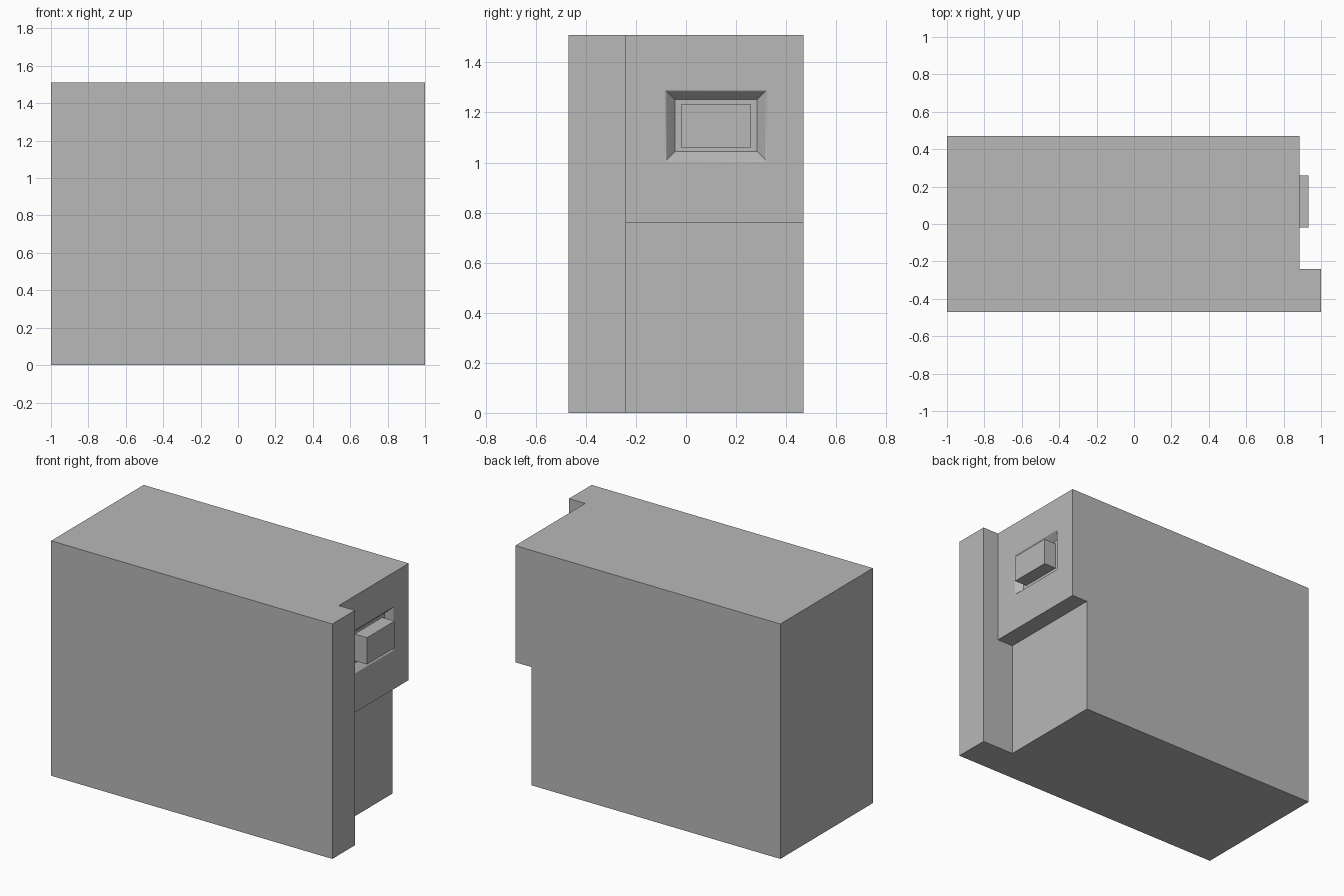
import bpy, bmesh, math

if "Cube" in bpy.data.objects:
    bpy.data.objects.remove(bpy.data.objects["Cube"])

grey = bpy.data.materials.new("mid_grey")
grey.diffuse_color = (0.48, 0.48, 0.48, 1)
grey.use_nodes = True
grey.node_tree.nodes["Principled BSDF"].inputs["Base Color"].default_value = grey.diffuse_color

def box(name, lo, hi):
    bpy.ops.mesh.primitive_cube_add(size=1, location=[(a + b) / 2 for a, b in zip(lo, hi)])
    o = bpy.context.object
    o.name = name
    o.scale = [b - a for a, b in zip(lo, hi)]
    bpy.ops.object.transform_apply(location=False, rotation=False, scale=True)
    o.data.materials.append(grey)
    return o

def pocket(name, y, z, prof):
    # nested rectangles: each profile point is (x, inset from the outer rectangle)
    bm = bmesh.new()
    rings = [[bm.verts.new((x, yy, zz)) for yy, zz in
              ((y[0] + d, z[0] + d), (y[1] - d, z[0] + d), (y[1] - d, z[1] - d), (y[0] + d, z[1] - d))]
             for x, d in prof]
    for a, b in zip(rings, rings[1:]):
        for i in range(4):
            j = (i + 1) % 4
            bm.faces.new((a[i], a[j], b[j], b[i]))
    bm.faces.new(rings[0])
    bm.faces.new(rings[-1])
    bmesh.ops.recalc_face_normals(bm, faces=bm.faces)
    me = bpy.data.meshes.new(name)
    bm.to_mesh(me)
    bm.free()
    me.materials.append(grey)
    o = bpy.data.objects.new(name, me)
    bpy.context.collection.objects.link(o)
    return o

# main block
body = box("body", (-1, -0.47, 0), (1, 0.47, 1.51))

# cutters: shallow upper step, deeper lower step, pocket with a softened sloping lip
lip = [(0.9, 0), (0.885, 0), (0.884, 0.003), (0.881, 0.007), (0.844, 0.040)]
lip[0] = (0.9, -0.003)
lip[1] = (0.8853, -0.003)
cutters = [
    box("upper_step_cutter", (0.885, -0.24, -0.1), (1.2, 0.6, 1.7)),
    box("lower_step_cutter", (0.77, -0.24, -0.1), (1.2, 0.6, 0.76)),
    pocket("pocket_cutter", (-0.084, 0.324), (1.004, 1.291), lip),
]
bpy.ops.object.select_all(action='DESELECT')
bpy.context.view_layer.objects.active = body
body.select_set(True)
for c in cutters:
    m = body.modifiers.new(c.name, 'BOOLEAN')
    m.operation, m.solver, m.object = 'DIFFERENCE', 'EXACT', c
    bpy.ops.object.modifier_apply(modifier=m.name)
    bpy.data.objects.remove(c)
bpy.ops.object.shade_smooth_by_angle(angle=math.radians(30))
w = body.modifiers.new("flat_normals", 'WEIGHTED_NORMAL')
w.keep_sharp = True

# raised button in the pocket
box("button", (0.844, -0.02, 1.06), (0.932, 0.26, 1.232))
